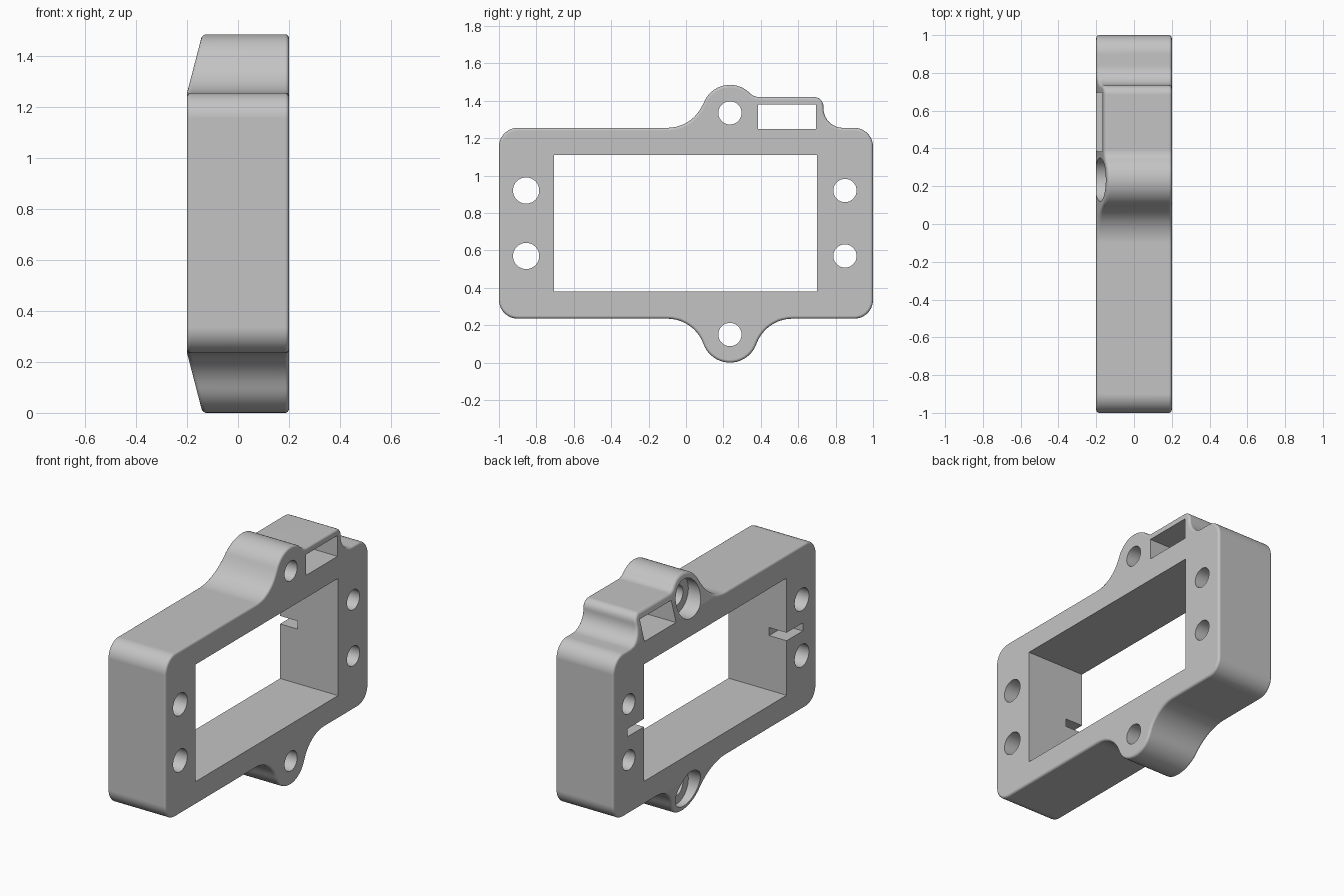
import bpy, bmesh, math
from mathutils import Vector

cube = bpy.data.objects.get("Cube")
if cube:
    bpy.data.objects.remove(cube, do_unlink=True)

grey = bpy.data.materials.new("light_grey")
grey.use_nodes = True
grey.diffuse_color = (0.55, 0.55, 0.55, 1)
grey.node_tree.nodes["Principled BSDF"].inputs["Base Color"].default_value = grey.diffuse_color

HALF = 0.2                    # half thickness along x
LOW, HIGH = 0.235, 1.255      # main body bottom and top
LUG_Y, LUG_R, RIM = 0.235, 0.15, 0.015
LUG_Z = (LUG_R, 1.335)


def arc(cy, cz, r, a0, a1, n=10):
    """Points of an arc in the y-z plane, angles in degrees."""
    angles = [math.radians(a0 + (a1 - a0) * i / n) for i in range(n + 1)]
    return [Vector((cy + r * math.cos(a), cz + r * math.sin(a))) for a in angles]


# Outline, counter-clockwise: rounded body, two lugs with fillets, a small step
FIL, FIL_DY = 0.206, 0.335
lean = math.degrees(math.atan2(FIL + LUG_Z[0] - LOW, FIL_DY))
outline = (
    arc(-0.9, LOW + 0.1, 0.1, 180, 270)
    + arc(LUG_Y - FIL_DY, LOW - FIL, FIL, 90, lean)
    + arc(LUG_Y, LUG_Z[0], LUG_R, 180 + lean, 360 - lean, 20)[1:]
    + arc(LUG_Y + FIL_DY, LOW - FIL, FIL, 180 - lean, 90)[1:]
    + arc(0.9, LOW + 0.1, 0.1, 270, 360)
    + arc(0.9, HIGH - 0.1, 0.1, 0, 90)
    + arc(0.84, HIGH + 0.105, 0.105, 270, 180)
    + arc(0.685, 1.37, 0.05, 0, 90, 6)
    + arc(0.391, 1.49, 0.07, 270, 225, 5)
    + arc(LUG_Y, LUG_Z[1], LUG_R, 45, 180 - lean, 16)[1:]
    + arc(LUG_Y - FIL_DY, HIGH + FIL, FIL, 360 - lean, 270)[1:]
    + arc(-0.9, HIGH - 0.1, 0.1, 90, 180)
)


def inset(points, d):
    """Move a closed outline inwards by d."""
    result = []
    for i, p in enumerate(points):
        a = (p - points[i - 1]).normalized()
        b = (points[(i + 1) % len(points)] - p).normalized()
        t = (a + b).normalized()
        result.append(p + Vector((-t.y, t.x)) * d)
    return result


# Body: stacked rings with rounded rims on both faces
bm = bmesh.new()
steps = [math.radians(22.5 * i) for i in range(5)]
profile = [(-HALF + RIM * (1 - math.sin(a)), RIM * (1 - math.cos(a))) for a in reversed(steps)]
profile += [(-x, d) for x, d in reversed(profile)]
rings = [[bm.verts.new((x, p.x, p.y)) for p in inset(outline, d)] for x, d in profile]
count = len(outline)
for r0, r1 in zip(rings, rings[1:]):
    for i in range(count):
        j = (i + 1) % count
        bm.faces.new((r0[i], r0[j], r1[j], r1[i]))
bm.faces.new(rings[0])
bm.faces.new(rings[-1])

# Slope the back of the lugs away from the body edges
for z in (LOW, HIGH):
    bmesh.ops.bisect_plane(bm, geom=bm.verts[:] + bm.edges[:] + bm.faces[:], dist=1e-5,
                           plane_co=(0, 0, z), plane_no=(0, 0, 1))
for v in bm.verts:
    if v.co.x < 0:
        v.co.x += 0.26 * max(0, v.co.z - HIGH, LOW - v.co.z)
bmesh.ops.recalc_face_normals(bm, faces=bm.faces[:])
mesh = bpy.data.meshes.new("frame_body")
bm.to_mesh(mesh)
bm.free()
mesh.materials.append(grey)
body = bpy.data.objects.new("frame_body", mesh)
bpy.context.collection.objects.link(body)


def cut(cutter):
    """Subtract the cutter from the body and delete it."""
    cutter.hide_render = True
    mod = body.modifiers.new("cut", "BOOLEAN")
    mod.operation, mod.solver, mod.object = "DIFFERENCE", "EXACT", cutter
    bpy.ops.object.select_all(action="DESELECT")
    bpy.context.view_layer.objects.active = body
    body.select_set(True)
    bpy.ops.object.modifier_apply(modifier=mod.name)
    bpy.data.objects.remove(cutter, do_unlink=True)


def cut_box(x0, x1, y0, y1, z0, z1):
    bpy.ops.mesh.primitive_cube_add(size=1, location=((x0 + x1) / 2, (y0 + y1) / 2, (z0 + z1) / 2))
    box = bpy.context.object
    box.scale = (x1 - x0, y1 - y0, z1 - z0)
    bpy.context.view_layer.update()
    cut(box)


def cut_hole(y, z, r, x0=-0.3, x1=0.3):
    bpy.ops.mesh.primitive_cylinder_add(vertices=48, radius=r, depth=x1 - x0,
                                        location=((x0 + x1) / 2, y, z),
                                        rotation=(0, math.pi / 2, 0))
    cut(bpy.context.object)


# Window, upper pocket and the shallow slots in the back
cut_box(-0.3, 0.3, -0.705, 0.7, 0.38, 1.11)
cut_box(-0.3, 0.3, 0.385, 0.695, 1.25, 1.38)
cut_box(-0.3, -0.08, -0.865, 0.86, 0.72, 0.77)

# Side screw holes
for z in (0.57, 0.92):
    cut_hole(-0.855, z, 0.07)
    cut_hole(0.85, z, 0.062)

# Lug holes, counterbored from the back
for z in LUG_Z:
    cut_hole(LUG_Y, z, 0.115, x1=-0.1)
    cut_hole(LUG_Y, z, 0.062)

# Smooth curves, keep flat faces flat
bpy.ops.object.select_all(action="DESELECT")
body.select_set(True)
bpy.context.view_layer.objects.active = body
bpy.ops.object.shade_smooth_by_angle(angle=math.radians(30))
weighted = body.modifiers.new("flat_faces", "WEIGHTED_NORMAL")
weighted.keep_sharp = True
